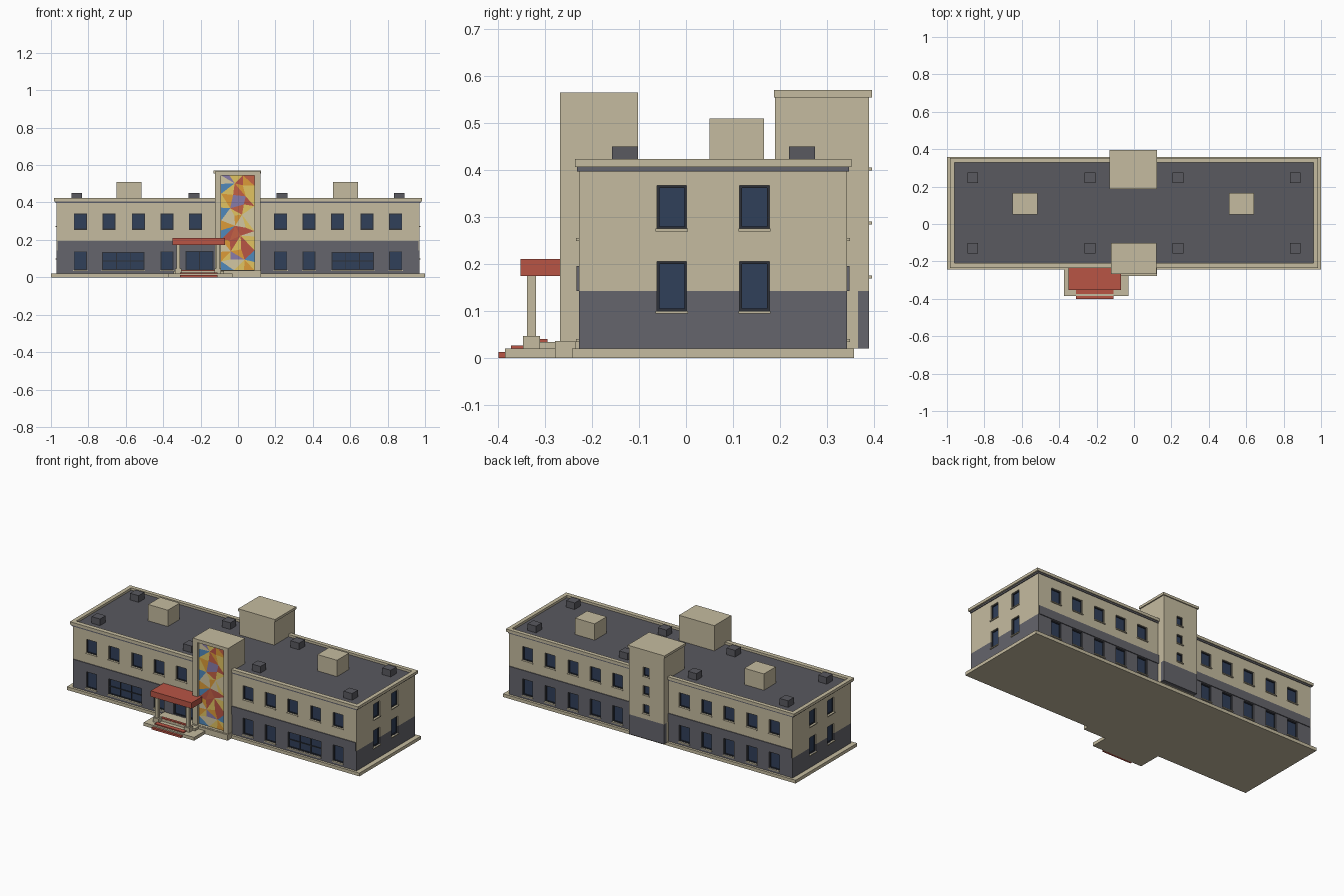
import bpy, bmesh, random
from mathutils import Vector

if "Cube" in bpy.data.objects:
    bpy.data.objects.remove(bpy.data.objects["Cube"])

random.seed(4)
COL = {"beige": (.56, .50, .35), "dark": (.13, .13, .15), "roof": (.10, .10, .115), "navy": (.03, .05, .10),
       "frame": (.025, .03, .04), "red": (.48, .09, .06), "orange": (.72, .33, .04), "yellow": (.75, .55, .12),
       "blue": (.08, .25, .5), "violet": (.25, .2, .4), "cream": (.65, .57, .36), "coral": (.55, .12, .06)}
MAT = {}
for k, c in COL.items():
    MAT[k] = bpy.data.materials.new(k)
    MAT[k].diffuse_color = (*c, 1)


def to_object(name, bm, mats):
    me = bpy.data.meshes.new(name)
    bm.to_mesh(me)
    bm.free()
    for m in mats:
        me.materials.append(MAT[m])
    ob = bpy.data.objects.new(name, me)
    bpy.context.collection.objects.link(ob)
    return ob


def boxes(name, items, mat=None):
    """One object made of boxes (x0, x1, y0, y1, z0, z1)."""
    bm = bmesh.new()
    for x0, x1, y0, y1, z0, z1 in items:
        vs = bmesh.ops.create_cube(bm, size=1)["verts"]
        for v in vs:
            v.co = Vector(((x0 + x1) / 2 + v.co.x * (x1 - x0),
                           (y0 + y1) / 2 + v.co.y * (y1 - y0),
                           (z0 + z1) / 2 + v.co.z * (z1 - z0)))
    return to_object(name, bm, [mat] if mat else [])


XW, YF, YB = .97, -.228, .343     # wall planes
TB = .39                          # back face of the rear tower


def on_wall(side, u0, u1, z0, z1, d0, d1):
    """Box on a wall; d is depth measured inward from the wall plane."""
    if side == "front":
        return (u0, u1, YF + d0, YF + d1, z0, z1)
    if side == "back":
        return (u0, u1, YB - d1, YB - d0, z0, z1)
    if side == "tower":
        return (u0, u1, TB - d1, TB - d0, z0, z1)
    if side == "right":
        return (XW - d1, XW - d0, u0, u1, z0, z1)
    return (-XW + d0, -XW + d1, u0, u1, z0, z1)


cuts, panes, frames, sills = [], [], [], []


def window(side, u, w, z0, z1, cols=1, rows=1, sill=True):
    a, b, t = u - w / 2, u + w / 2, .005
    cuts.append(on_wall(side, a, b, z0, z1, -.02, .016))
    panes.append(on_wall(side, a, b, z0, z1, .012, .02))
    for i in range(cols + 1):
        c = a + t / 2 + (w - t) * i / cols
        frames.append(on_wall(side, c - t / 2, c + t / 2, z0, z1, .007, .014))
    for j in range(rows + 1):
        c = z0 + t / 2 + (z1 - z0 - t) * j / rows
        frames.append(on_wall(side, a, b, c - t / 2, c + t / 2, .007, .014))
    if sill:
        sills.append(on_wall(side, a - .003, b + .003, z0 - .006, z0, -.006, .01))


# window layout
for s in (-1, 1):
    for u in (.228, .38, .533, .69, .843):
        window("front", s * u, .07, .255, .34)
        window("back", s * u, .07, .255, .34)
        window("back", s * u, .07, .04, .139)
    for u in (.38, .843):
        window("front", s * u, .07, .04, .139)
    window("front", s * .613, .226, .04, .136, 3, 2)
window("front", .228, .07, .04, .139)
window("front", -.205, .15, .036, .14, 2, 1, False)   # entrance door
for side in ("left", "right"):
    for y in (-.03, .146):
        window(side, y, .063, .10, .205)
        window(side, y, .063, .275, .367)
for z in (.175, .29, .405):
    window("tower", 0, .04, z, z + .055)

# walls, with the window recesses cut in
walls = [boxes("lower_walls", [(-XW, XW, YF, YB, .01, .142)], "dark"),
         boxes("upper_walls", [(-XW, XW, YF, YB, .142, .40)], "beige"),
         boxes("rear_tower", [(-.122, .115, .19, TB, .142, .556)], "beige")]
cutter = boxes("recess_cutter", cuts)
for ob in walls:
    m = ob.modifiers.new("recess", "BOOLEAN")
    m.operation, m.solver, m.object = "DIFFERENCE", "EXACT", cutter
    bpy.context.view_layer.objects.active = ob
    bpy.ops.object.modifier_apply(modifier=m.name)
bpy.data.objects.remove(cutter)
boxes("window_panes", panes, "navy")
boxes("window_frames", frames, "frame")
boxes("window_sills", sills, "beige")

# dark band continuing the lower storey, front and back
boxes("wall_band", [(-.965, .965, YF - .005, YF + .01, .142, .195),
                    (-.965, -.122, YB - .01, YB + .005, .142, .195),
                    (.115, .965, YB - .01, YB + .005, .142, .195)], "dark")
boxes("rear_tower_base", [(-.122, .115, .366, TB, .02, .142)], "dark")
boxes("rear_tower_base_sides", [(-.122, .115, .3, .366, .02, .142)], "beige")
boxes("rear_tower_cap", [(-.13, .122, .187, .396, .555, .57)], "beige")

# base, roof and parapet
boxes("plinth", [(-1, 1, -.243, .358, 0, .02)], "beige")
boxes("eaves_band", [(-.975, .975, -.22 - .012, .347, .397, .406)], "dark")
boxes("roof_deck", [(-.965, .965, -.215, .335, .40, .409)], "roof")
boxes("parapet", [(-.985, .985, -.236, -.208, .406, .423), (-.985, .985, .328, .353, .406, .423),
                  (-.985, -.96, -.208, .328, .406, .423), (.96, .985, -.208, .328, .406, .423)], "beige")
boxes("roof_vents", [(s * x - .029, s * x + .029, y - .028, y + .028, .405, .45)
                     for s in (-1, 1) for x in (.235, .862) for y in (-.13, .247)], "roof")
boxes("chimneys", [(x - .067, x + .067, .05, .166, .405, .51) for x in (-.582, .575)], "beige")

# front tower with a frame around the mosaic
boxes("front_tower", [(-.122, .12, -.242, -.102, .02, .565)], "beige")
boxes("mosaic_frame", [(-.122, -.09, -.268, -.242, .02, .565), (.088, .12, -.268, -.242, .02, .565),
                       (-.09, .088, -.268, -.242, .545, .565), (-.09, .088, -.268, -.242, .02, .038)], "beige")
boxes("front_tower_foot", [(-.124, .124, -.279, -.235, 0, .036)], "beige")

# mosaic of jittered triangles
tints = ["red", "orange", "yellow", "blue", "violet", "cream", "coral"]
bm = bmesh.new()
nx, nz = 3, 9
grid = {}
for i in range(nx + 1):
    for j in range(nz + 1):
        dx = random.uniform(-.018, .018) if 0 < i < nx else 0
        dz = random.uniform(-.018, .018) if 0 < j < nz else 0
        grid[i, j] = bm.verts.new((-.09 + .178 * i / nx + dx, -.25, .038 + .507 * j / nz + dz))
for i in range(nx):
    for j in range(nz):
        a, b, c, d = grid[i, j], grid[i + 1, j], grid[i + 1, j + 1], grid[i, j + 1]
        tris = [(a, b, c), (a, c, d)] if (i + j) % 2 else [(a, b, d), (b, c, d)]
        for t in tris:
            bm.faces.new(t).material_index = random.randrange(len(tints))
to_object("mosaic", bm, tints)

# entrance porch
boxes("porch_platform", [(-.375, -.03, -.386, -.235, 0, .02), (-.345, -.075, -.312, -.225, .02, .034)], "beige")
boxes("step_treads", [(-.31, -.11, -.4, -.384, 0, .012), (-.31, -.11, -.373, -.345, .018, .026),
                      (-.31, -.11, -.311, -.295, .03, .04)], "red")
cols = (-.32, -.108)
boxes("porch_columns", [(x - .01, x + .01, -.339, -.32, .04, .178) for x in cols], "beige")
boxes("column_bases", [(x - .018, x + .018, -.347, -.311, .018, .046) for x in cols], "beige")
boxes("canopy", [(-.35, -.07, -.353, -.225, .174, .21)], "red")

for m in bpy.data.materials:
    if m.users and not m.is_grease_pencil:
        m.use_nodes = True
        m.node_tree.nodes["Principled BSDF"].inputs["Base Color"].default_value = m.diffuse_color
